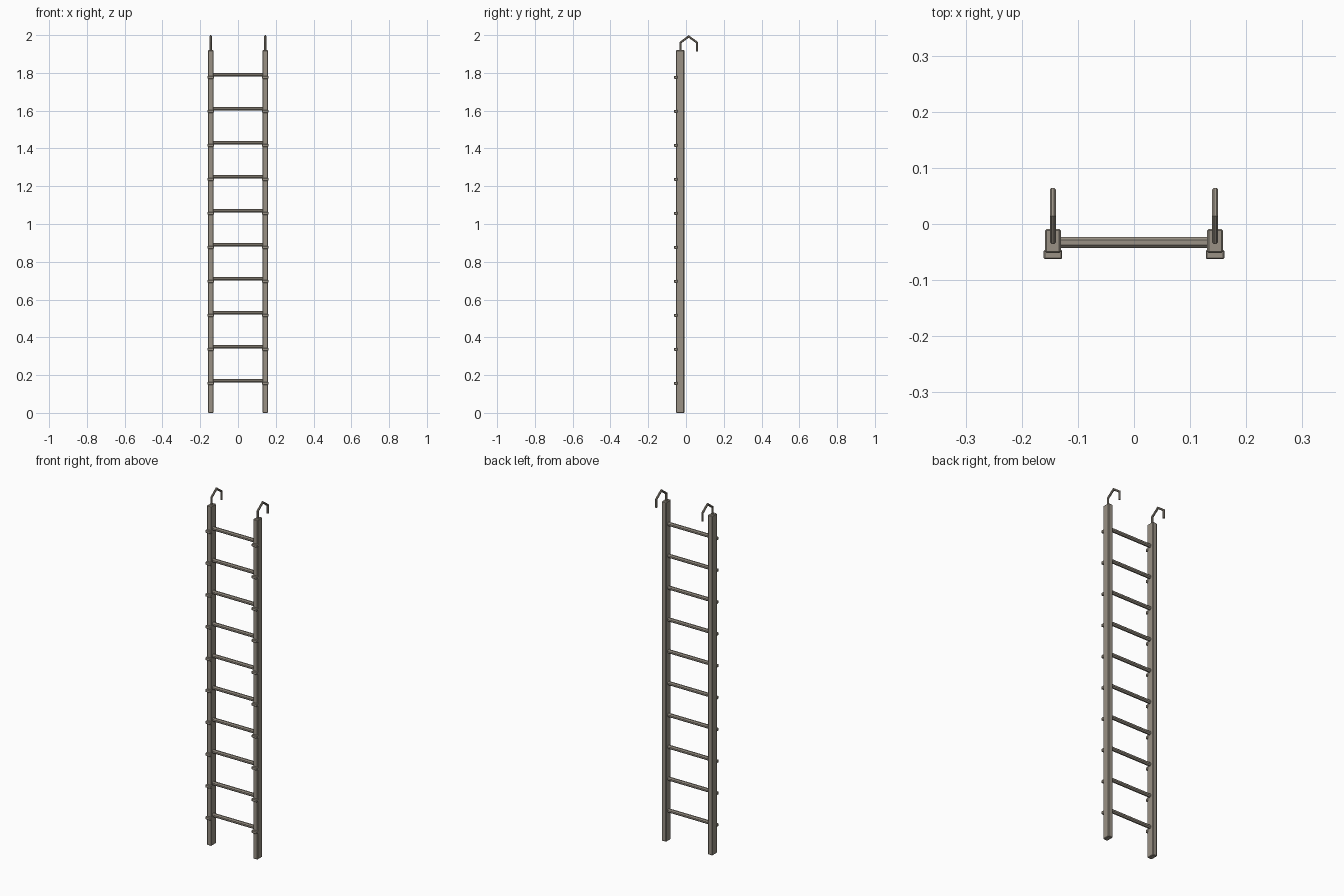
import bpy
import bmesh
from math import sin, cos, pi
from mathutils import Vector

cube = bpy.data.objects.get("Cube")
if cube:
    bpy.data.objects.remove(cube, do_unlink=True)

COLOUR = (0.32, 0.285, 0.235, 1)
wood = bpy.data.materials.new("weathered grey brown")
wood.use_nodes = True
wood.diffuse_color = COLOUR
wood.node_tree.nodes["Principled BSDF"].inputs["Base Color"].default_value = COLOUR

RAIL_X = 0.1445
RUNGS, FIRST_RUNG, STEP = 10, 0.17, 0.18


def add_object(name, bm):
    bmesh.ops.recalc_face_normals(bm, faces=bm.faces)
    mesh = bpy.data.meshes.new(name)
    bm.to_mesh(mesh)
    bm.free()
    mesh.materials.append(wood)
    obj = bpy.data.objects.new(name, mesh)
    bpy.context.collection.objects.link(obj)
    return obj


def box(name, low, high, chamfer):
    """Chamfered box between two corners."""
    low, high = Vector(low), Vector(high)
    bm = bmesh.new()
    bmesh.ops.create_cube(bm, size=1)
    for v in bm.verts:
        v.co = (low + high) / 2 + v.co * (high - low)
    bmesh.ops.bevel(bm, geom=bm.edges[:], offset=chamfer, segments=1,
                    affect='EDGES')
    return add_object(name, bm)


def rod(name, path, side, radius, sides=8):
    """Mitred rod along a flat path; side is the normal of the path's plane."""
    path, side = [Vector(p) for p in path], Vector(side)
    bm = bmesh.new()
    rings = []
    for i, p in enumerate(path):
        before = (p - path[max(i - 1, 0)]).normalized()
        after = (path[min(i + 1, len(path) - 1)] - p).normalized()
        tangent = (before + after).normalized()
        across = side.cross(tangent)
        stretch = radius / max(tangent.dot(before), tangent.dot(after))
        if 0 < i < len(path) - 1:
            stretch = radius / tangent.dot(before)
        rings.append([bm.verts.new(p + side * radius * cos(a) + across * stretch * sin(a))
                      for a in [2 * pi * (k + 0.5) / sides for k in range(sides)]])
    for a, b in zip(rings, rings[1:]):
        for k in range(sides):
            n = (k + 1) % sides
            bm.faces.new((a[k], a[n], b[n], b[k]))
    bm.faces.new(rings[0])
    bm.faces.new(rings[-1])
    return add_object(name, bm)


# Rails, hooks and the small front blocks on each side
for label, x in (("left", RAIL_X), ("right", -RAIL_X)):
    box(label + "_rail", (x - 0.014, -0.052, 0), (x + 0.014, -0.009, 1.92), 0.003)
    hook = [(-0.030, 1.91), (-0.030, 1.96), (0.014, 1.993), (0.059, 1.96), (0.059, 1.914)]
    rod(label + "_hook", [(x, y, z) for y, z in hook], (1, 0, 0), 0.006)
    for i in range(RUNGS):
        z = FIRST_RUNG + i * STEP - 0.014
        box(f"{label}_block_{i + 1}", (x - 0.0165, -0.0625, z - 0.008),
            (x + 0.0165, -0.046, z + 0.008), 0.002)

# Rungs
for i in range(RUNGS):
    z = FIRST_RUNG + i * STEP
    rod(f"rung_{i + 1}", [(-RAIL_X, -0.033, z), (RAIL_X, -0.033, z)], (0, 0, 1), 0.0107)
